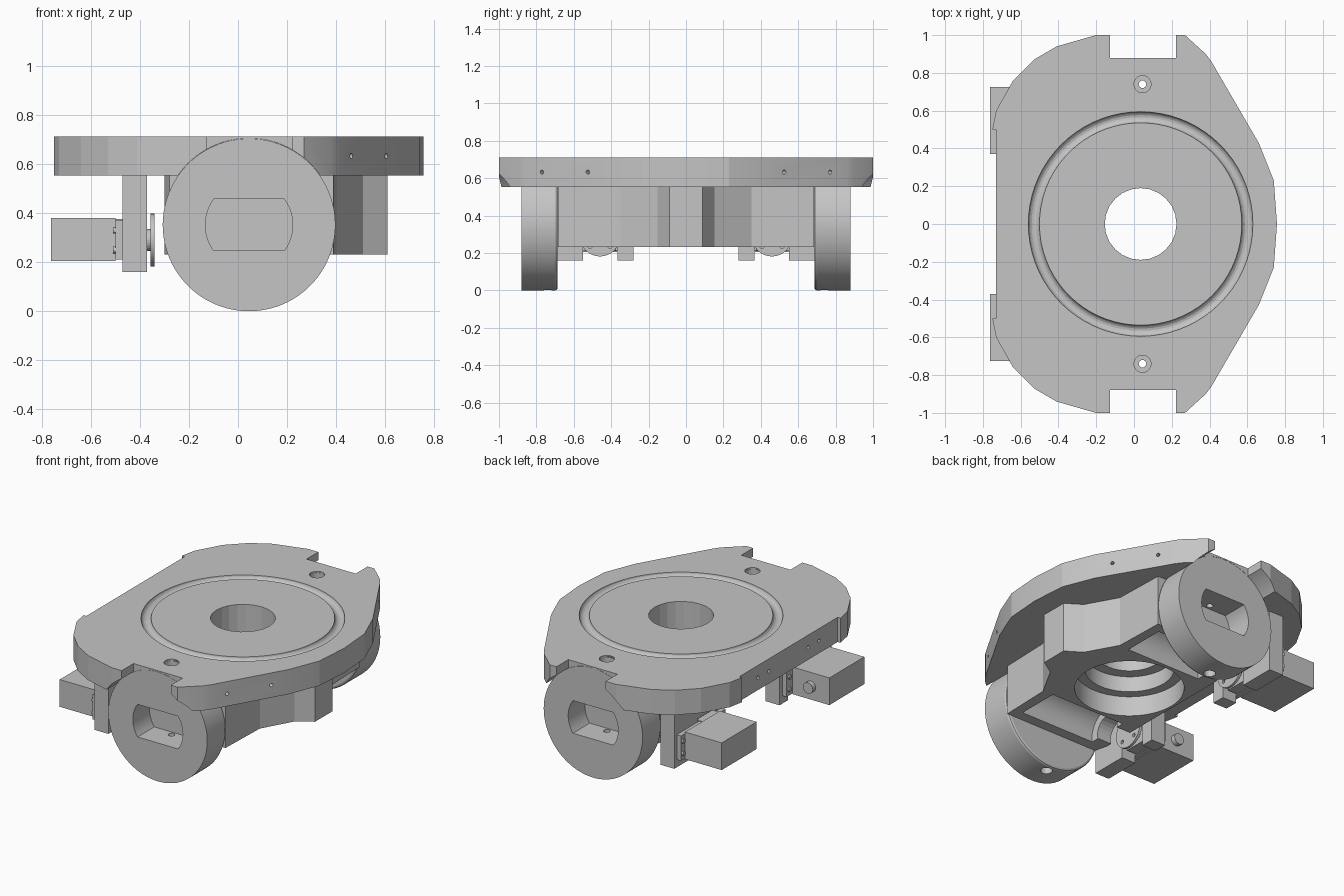
import bpy, bmesh, math
from mathutils import Matrix, Vector

cube = bpy.data.objects.get("Cube")
if cube:
    bpy.data.objects.remove(cube, do_unlink=True)

grey = bpy.data.materials.new("plain_grey")
grey.use_nodes = True
tone = (0.56, 0.56, 0.56, 1)
grey.diffuse_color = tone
for node in grey.node_tree.nodes:
    if node.type == 'BSDF_PRINCIPLED':
        node.inputs["Base Color"].default_value = tone

CX, WX, WZ = 0.035, 0.045, 0.352      # hub x, wheel x and wheel z
BOTTOM, UNDER, TOP = 0.232, 0.553, 0.712


def finish(name, bm):
    bmesh.ops.recalc_face_normals(bm, faces=bm.faces)
    mesh = bpy.data.meshes.new(name)
    bm.to_mesh(mesh)
    bm.free()
    mesh.materials.append(grey)
    obj = bpy.data.objects.new(name, mesh)
    bpy.context.collection.objects.link(obj)
    return obj


def box(name, lo, hi):
    bm = bmesh.new()
    lo, hi = Vector(lo), Vector(hi)
    size = [abs(c) for c in hi - lo]
    bmesh.ops.create_cube(bm, size=1, matrix=Matrix.Translation((lo + hi) / 2) @ Matrix.Diagonal((*size, 1)))
    return finish(name, bm)


def rod(name, start, end, radius, sides=32):
    start, end = Vector(start), Vector(end)
    axis = end - start
    turn = axis.to_track_quat('Z', 'Y').to_matrix().to_4x4()
    bm = bmesh.new()
    bmesh.ops.create_cone(bm, cap_ends=True, segments=sides, radius1=radius, radius2=radius,
                          depth=axis.length, matrix=Matrix.Translation((start + end) / 2) @ turn)
    return finish(name, bm)


def prism(name, outline, base, rise):
    """Extrude a closed outline of 3D points."""
    bm = bmesh.new()
    face = bm.faces.new([bm.verts.new(p) for p in outline])
    out = bmesh.ops.extrude_face_region(bm, geom=[face])
    bmesh.ops.translate(bm, verts=[v for v in out["geom"] if isinstance(v, bmesh.types.BMVert)], vec=rise)
    bmesh.ops.translate(bm, verts=bm.verts, vec=base)
    return finish(name, bm)


def cut(obj, *cutters):
    for cutter in cutters:
        mod = obj.modifiers.new("cut", 'BOOLEAN')
        mod.operation, mod.solver, mod.object = 'DIFFERENCE', 'EXACT', cutter
        graph = bpy.context.evaluated_depsgraph_get()
        mesh = bpy.data.meshes.new_from_object(obj.evaluated_get(graph))
        obj.modifiers.clear()
        obj.data = mesh
        bpy.data.objects.remove(cutter, do_unlink=True)


def mirrored(half):
    """Close a y >= 0 half outline by mirroring it in y."""
    return [(x, y, 0) for x, y in half] + [(x, -y, 0) for x, y in reversed(half) if y]


# Top plate
plate = prism("top_plate", mirrored([
    (0.757, 0), (0.74, 0.23), (0.66, 0.43), (0.41, 0.86), (0.38, 0.9), (0.27, 1), (0.222, 1), (0.222, 0.88),
    (-0.128, 0.88), (-0.128, 1), (-0.2, 1), (-0.41, 0.94), (-0.53, 0.87), (-0.64, 0.76), (-0.73, 0.6),
    (-0.75, 0.5), (-0.73, 0.5)]), (0, 0, UNDER), (0, 0, TOP - UNDER))
cut(plate, rod("hub_cut", (CX, 0, 0), (CX, 0, 1), 0.19, 24))

# Round groove in the plate's top face
bm = bmesh.new()
ring, sides = 72, 16
loops = []
for i in range(ring):
    a = math.tau * i / ring
    loops.append([bm.verts.new((
        CX + (0.565 + 0.03 * math.cos(math.tau * j / sides)) * math.cos(a),
        (0.565 + 0.03 * math.cos(math.tau * j / sides)) * math.sin(a),
        TOP + 0.003 + 0.03 * math.sin(math.tau * j / sides))) for j in range(sides)])
for i in range(ring):
    for j in range(sides):
        n, k = (i + 1) % ring, (j + 1) % sides
        bm.faces.new((loops[i][j], loops[n][j], loops[n][k], loops[i][k]))
cut(plate, finish("groove_cut", bm))

for s in (-1, 1):
    # Wheel clearance and screw holes
    cut(plate,
        rod("wheel_cut", (WX, s * 0.684, WZ), (WX, s * 1.1, WZ), 0.353, 96),
        rod("counterbore", (WX, s * 0.74, 0.5), (WX, s * 0.74, 1), 0.045, 24))
    # Small holes in the plate's edges
    for x, y in ((0.605, 0.525), (0.462, 0.77)):
        d = Vector((0.864, s * 0.503, 0)) * 0.05
        p = Vector((x, s * y, 0.633))
        cut(plate, rod("edge_hole", p - d, p + d, 0.011, 12))
    for y in (0.2, 0.31):
        cut(plate, rod("edge_hole", (-0.69, s * y, 0.633), (-0.8, s * y, 0.633), 0.011, 12))

# Body under the plate with a stepped round recess
body = prism("body", mirrored([
    (0.61, 0), (0.61, 0.088), (0.51, 0.153), (0.40, 0.35), (0.39, 0.684), (-0.28, 0.684),
    (-0.3, 0.6), (-0.3, 0)]), (0, 0, BOTTOM), (0, 0, UNDER - BOTTOM))
for radius, height in ((0.32, 0.36), (0.26, 0.46), (0.19, 0.8)):
    cut(body, rod("recess_cut", (CX, 0, 0), (CX, 0, height), radius, 48))

parts = [plate, body]
for s, side in ((-1, "front"), (1, "back")):
    # Long round trough in the body's underside
    cut(body, rod("trough_cut", (0.33, s * 0.48, 0.26), (-0.2, s * 0.48, 0.26), 0.14, 32),
        rod("shaft_cut", (0, s * 0.48, 0.26), (-0.4, s * 0.48, 0.26), 0.09, 24))

    # Wheel with a flat-sided slot and a cross bore
    wheel = rod(side + "_wheel", (WX, s * 0.686, WZ), (WX, s * 0.88, WZ), 0.352, 96)
    bm = bmesh.new()
    bm.from_mesh(wheel.data)
    rim = [e for e in bm.edges if all(abs(v.co.y) < 0.7 for v in e.verts)]
    bmesh.ops.bevel(bm, geom=rim, offset=0.015, segments=2, affect='EDGES', profile=0.5)
    bm.to_mesh(wheel.data)
    bm.free()
    flat = math.asin(0.105 / 0.178)
    arc = [flat * (i / 6 - 1) for i in range(13)]
    slot = [(0.178 * math.cos(a + t), 0, 0.178 * math.sin(a + t)) for t in (0, math.pi) for a in arc]
    cut(wheel, prism("slot_cut", slot, (WX, s * 0.71, WZ), (0, s * 0.3, 0)),
        rod("bore_cut", (WX, s * 0.74, -0.1), (WX, s * 0.74, 0.8), 0.02, 16),
        rod("bore_end", (WX, s * 0.74, -0.1), (WX, s * 0.74, 0.12), 0.035, 20),
        rod("bore_top", (WX, s * 0.74, 0.57), (WX, s * 0.74, 0.8), 0.045, 24))
    parts.append(wheel)

    # Bracket that hangs from the plate
    bracket = box(side + "_bracket", (-0.47, s * 0.28, 0.16), (-0.37, s * 0.79, UNDER))
    cut(bracket, box("opening", (-0.6, s * 0.365, 0), (-0.3, s * 0.55, 0.39)))
    parts.append(bracket)

    # Servo: body, ears, side plug, shaft and horn
    parts.append(box(side + "_servo", (-0.762, s * 0.37, 0.205), (-0.5, s * 0.725, 0.38)))
    parts.append(box(side + "_servo_neck", (-0.5, s * 0.375, 0.215), (-0.4, s * 0.54, 0.375)))
    parts.append(box(side + "_servo_ears", (-0.5, s * 0.31, 0.21), (-0.47, s * 0.765, 0.37)))
    for y in (0.335, 0.747):
        for z in (0.25, 0.33):
            parts.append(rod(side + "_screw", (-0.47, s * y, z), (-0.51, s * y, z), 0.014, 12))
    parts.append(rod(side + "_plug", (-0.63, s * 0.38, 0.29), (-0.63, s * 0.34, 0.29), 0.035, 24))
    parts.append(rod(side + "_shaft", (-0.42, s * 0.46, 0.29), (-0.34, s * 0.46, 0.29), 0.045, 24))
    horn = rod(side + "_horn", (-0.357, s * 0.46, 0.29), (-0.34, s * 0.46, 0.29), 0.108, 32)
    for i in range(4):
        a = math.tau * (i + 0.5) / 4
        y, z = s * 0.46 + 0.075 * math.cos(a), 0.29 + 0.075 * math.sin(a)
        cut(horn, rod("horn_hole", (-0.4, y, z), (-0.3, y, z), 0.012, 12))
    parts.append(horn)

# Smooth round faces and keep sharp edges
bpy.ops.object.select_all(action='DESELECT')
for obj in parts:
    obj.select_set(True)
bpy.context.view_layer.objects.active = plate
bpy.ops.object.shade_smooth_by_angle(angle=math.radians(14))
